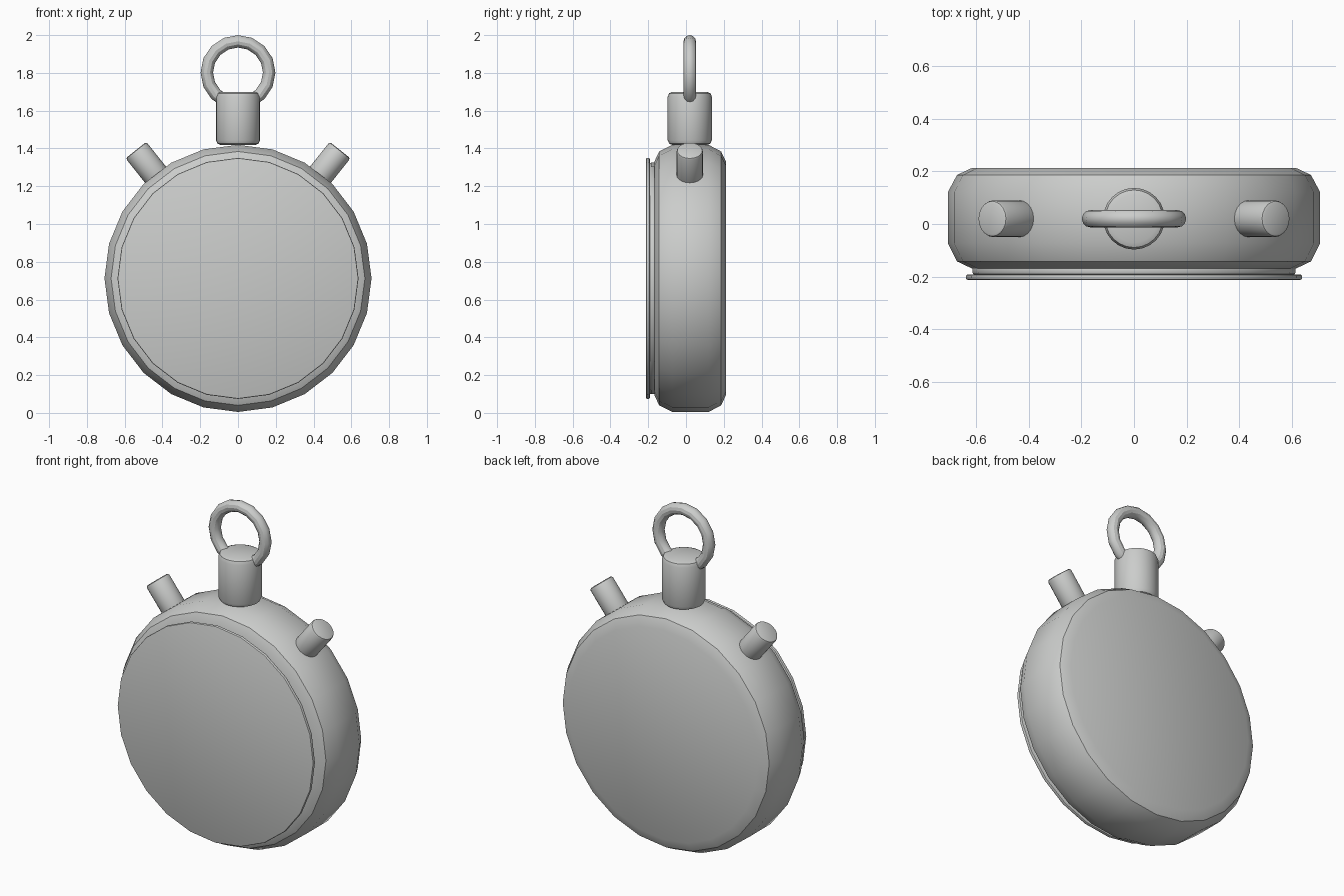
import bpy, bmesh, math
from mathutils import Matrix, Vector

if "Cube" in bpy.data.objects:
    bpy.data.objects.remove(bpy.data.objects["Cube"])

metal = bpy.data.materials.new("light grey")
metal.diffuse_color = (0.60, 0.61, 0.60, 1)
metal.use_nodes = True
metal.node_tree.nodes["Principled BSDF"].inputs["Base Color"].default_value = metal.diffuse_color

CENTRE = Vector((0, 0, 0.712))
MID_Y = 0.02


def finish(obj):
    obj.data.materials.append(metal)
    bpy.ops.object.select_all(action='DESELECT')
    obj.select_set(True)
    bpy.context.view_layer.objects.active = obj
    bpy.ops.object.shade_smooth_by_angle(angle=math.radians(30))
    return obj


def lathe(name, profile, sides, matrix):
    """Turn a (radius, height) profile, bottom to top, around local z; caps are n-gons."""
    bm = bmesh.new()
    rings = []
    for r, h in profile:
        rings.append([bm.verts.new((r * math.cos(2 * math.pi * i / sides),
                                    r * math.sin(2 * math.pi * i / sides), h))
                      for i in range(sides)])
    for a, b in zip(rings, rings[1:]):
        for i in range(sides):
            j = (i + 1) % sides
            bm.faces.new((a[i], a[j], b[j], b[i]))
    bm.faces.new(rings[0][::-1])
    bm.faces.new(rings[-1])
    bm.transform(matrix)
    mesh = bpy.data.meshes.new(name)
    bm.to_mesh(mesh)
    bm.free()
    obj = bpy.data.objects.new(name, mesh)
    bpy.context.collection.objects.link(obj)
    return finish(obj)


def rounded(r, z0, z1, b):
    """Cylinder profile with small rounded rims."""
    k = b * 0.3
    return [(r - b, z0), (r - k, z0 + k), (r, z0 + b),
            (r, z1 - b), (r - k, z1 - k), (r - b, z1)]


# Local z becomes -y, so heights count towards the front
facing = Matrix.Translation(CENTRE) @ Matrix.Rotation(math.pi / 2, 4, 'X')

# Case with stepped chamfers front and back
lathe("case", [(0.617, -0.212), (0.672, -0.186), (0.707, -0.12),
               (0.707, 0.072), (0.672, 0.142), (0.617, 0.168)], 24, facing)

# Thin bezel step and front dial disc
lathe("bezel_step", rounded(0.613, 0.16, 0.193, 0.009), 24, facing)
lathe("dial", rounded(0.638, 0.191, 0.212, 0.007), 24, facing)

# Crown on top
lathe("crown", rounded(0.117, 1.418, 1.70, 0.026), 24,
      Matrix.Translation((0, MID_Y, 0)))

# Slanted push buttons
for side, label in ((-1, "left"), (1, "right")):
    place = (Matrix.Translation((0, MID_Y, CENTRE.z))
             @ Matrix.Rotation(side * math.radians(38.5), 4, 'Y'))
    lathe(label + "_button", rounded(0.07, 0.64, 0.868, 0.012), 20, place)

# Hanging ring through the crown
bpy.ops.mesh.primitive_torus_add(major_segments=16, minor_segments=12,
                                 major_radius=0.165, minor_radius=0.033,
                                 location=(0, MID_Y, 1.802),
                                 rotation=(math.pi / 2, 0, 0))
ring = bpy.context.object
ring.name = "hanging_ring"
finish(ring)
